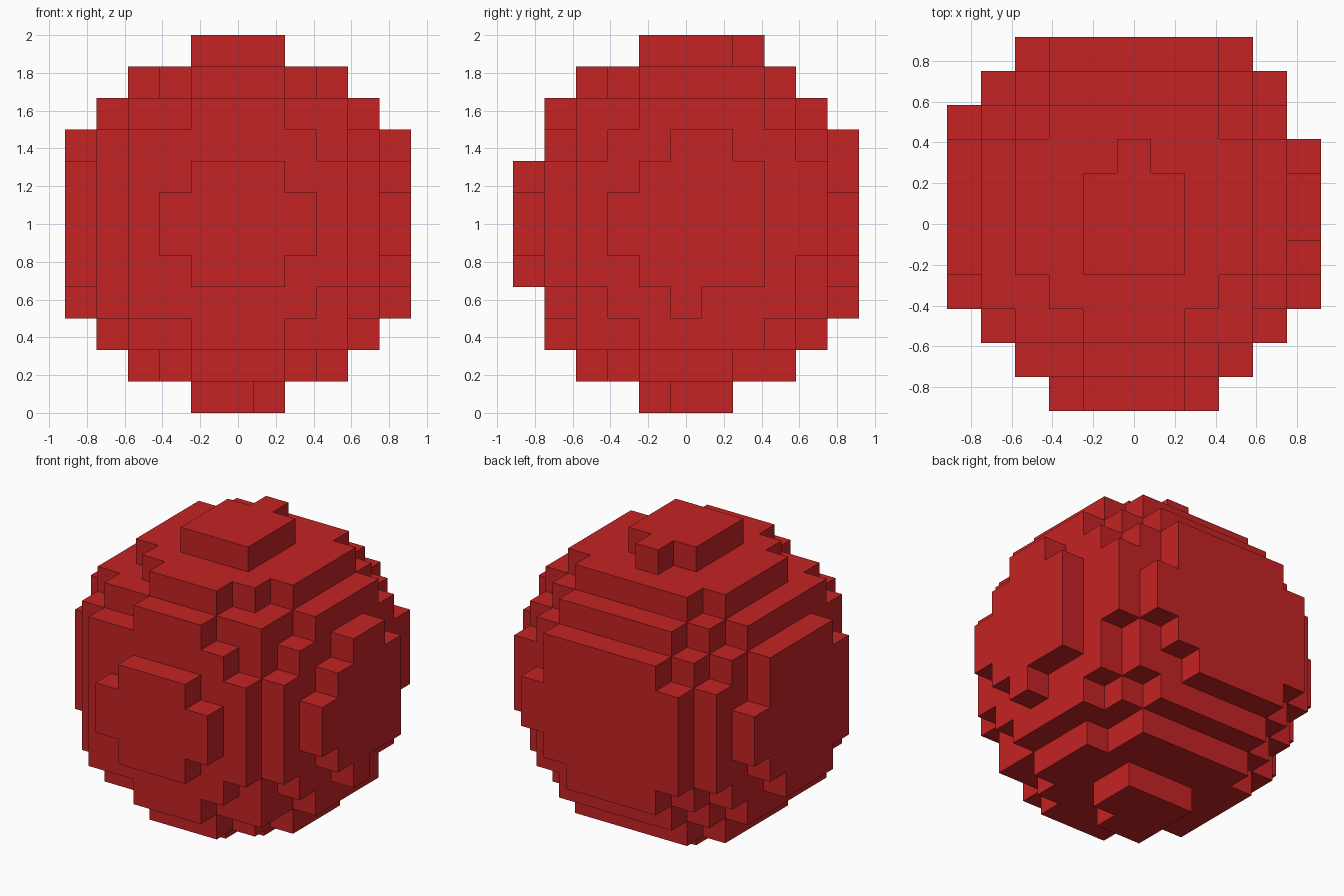
import bpy
import bmesh
from itertools import product
from mathutils import Vector

cube = bpy.data.objects.get("Cube")
if cube:
    bpy.data.objects.remove(cube, do_unlink=True)

# Block grid: 11 x 11 x 12 cells
CELL = 1 / 6
SIZE = (11, 11, 12)
CENTRE = Vector((4.88, 5.28, 5.53))
RADIUS_SQ = 33.094

# Red material
red = bpy.data.materials.new("red")
red.use_nodes = True
colour = (0.56, 0.017, 0.018, 1)
red.diffuse_color = colour
red.node_tree.nodes["Principled BSDF"].inputs["Base Color"].default_value = colour

# Cells whose middle lies inside the ball
cells = {c for c in product(*map(range, SIZE))
         if (Vector(c) - CENTRE).length_squared < RADIUS_SQ}

bm = bmesh.new()
corners = {}


def corner(p):
    """Shared vertex at a grid corner."""
    if p not in corners:
        corners[p] = bm.verts.new(((p[0] - SIZE[0] / 2) * CELL,
                                   (p[1] - SIZE[1] / 2) * CELL,
                                   p[2] * CELL))
    return corners[p]


# Outer skin: one square wherever a filled cell meets an empty one
for cell in sorted(cells):
    for axis, side in product(range(3), (0, 1)):
        neighbour = list(cell)
        neighbour[axis] += 2 * side - 1
        if tuple(neighbour) in cells:
            continue
        u, v = (axis + 1) % 3, (axis + 2) % 3
        ring = []
        for du, dv in ((0, 0), (1, 0), (1, 1), (0, 1)):
            p = list(cell)
            p[axis] += side
            p[u] += du
            p[v] += dv
            ring.append(corner(tuple(p)))
        bm.faces.new(ring if side else ring[::-1])

mesh = bpy.data.meshes.new("block_ball")
bm.to_mesh(mesh)
bm.free()
mesh.materials.append(red)
ball = bpy.data.objects.new("block_ball", mesh)
bpy.context.collection.objects.link(ball)
